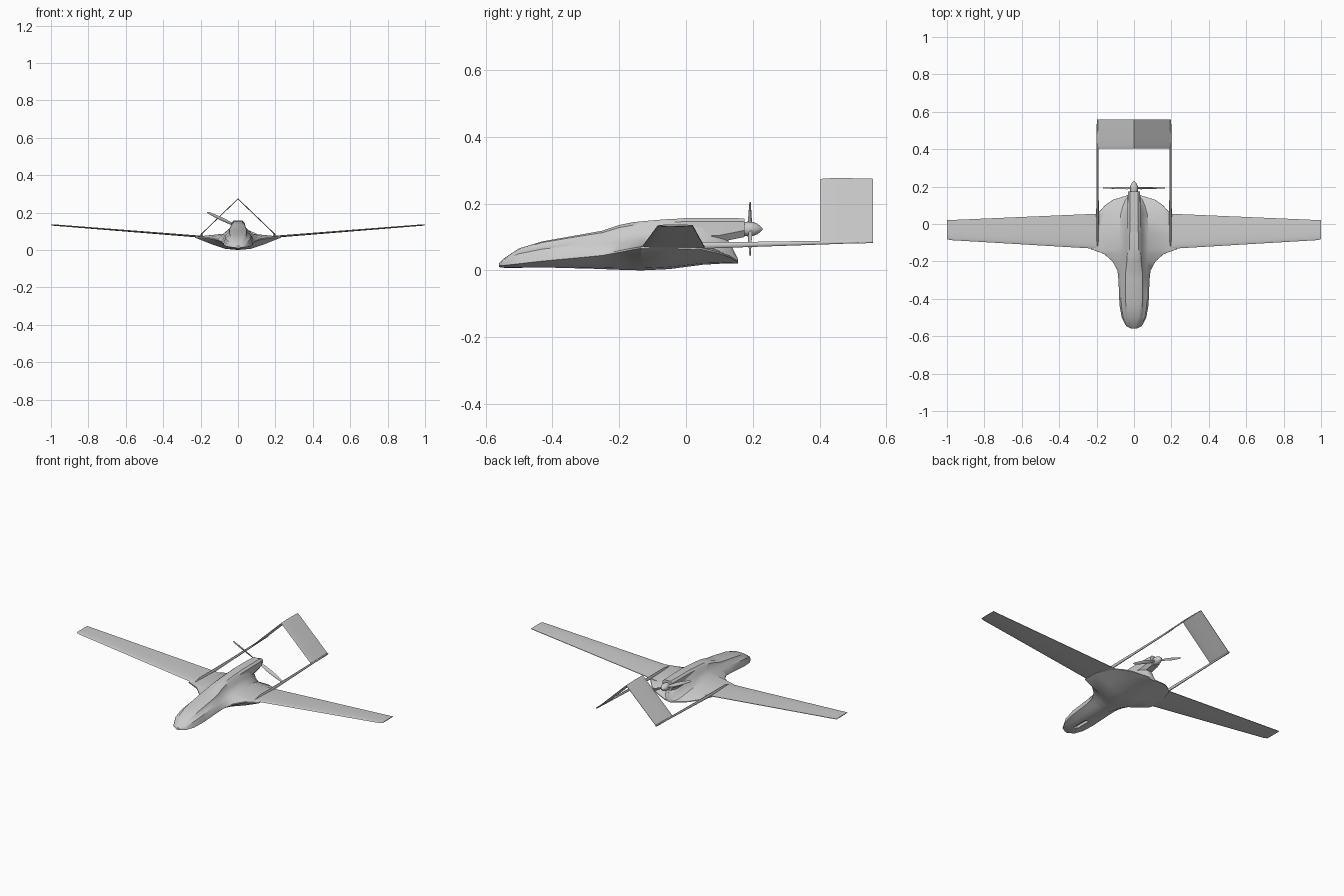
import bpy, bmesh, math
from mathutils import Vector

if "Cube" in bpy.data.objects:
    bpy.data.objects.remove(bpy.data.objects["Cube"])


def loft(name, rings, mirror=False, angle=35):
    """Skin equal-sized closed rings, cap both ends, shade smooth by angle."""
    bm = bmesh.new()
    vs = [[bm.verts.new(p) for p in r] for r in rings]
    n = len(rings[0])
    for a, b in zip(vs, vs[1:]):
        for i in range(n):
            j = (i + 1) % n
            bm.faces.new((a[i], a[j], b[j], b[i]))
    bm.faces.new(vs[0])
    bm.faces.new(vs[-1])
    bmesh.ops.recalc_face_normals(bm, faces=bm.faces)
    me = bpy.data.meshes.new(name)
    bm.to_mesh(me)
    bm.free()
    ob = bpy.data.objects.new(name, me)
    bpy.context.collection.objects.link(ob)
    bpy.ops.object.select_all(action='DESELECT')
    ob.select_set(True)
    bpy.context.view_layer.objects.active = ob
    bpy.ops.object.shade_smooth_by_angle(angle=math.radians(angle))
    if mirror:
        ob.modifiers.new("mirror", 'MIRROR')
    return ob


def airfoil(x, le, te, z, thick, n=8):
    """Airfoil ring in the YZ plane at x, from leading edge le to trailing edge te."""
    def half(t):
        return thick * (1.48 * math.sqrt(t) - 0.63 * t - 1.76 * t**2 + 1.42 * t**3 - 0.47 * t**4) + 0.0012 * t
    ts = [(i / n) ** 1.7 for i in range(n + 1)]
    top = [(x, le + (te - le) * t, z + half(t)) for t in ts]
    bot = [(x, le + (te - le) * t, z - half(t) * 0.8) for t in ts[1:]]
    return top + bot[::-1]


def oval(y, x, z, rx, rz, n=10):
    return [(x + rx * math.cos(2 * math.pi * i / n), y,
             z + rz * math.sin(2 * math.pi * i / n)) for i in range(n)]


def both_sides(half):
    """Complete a half section whose first and last points lie on x = 0."""
    return half + [(-x, y, z) for x, y, z in half[-2:0:-1]]


# Blended body: y, edge half width, bottom, edge z, shoulder x, shoulder z, top half width, top
stations = [
    (-.56, .015, .010, .014, .012, .020, .006, .022),
    (-.545, .042, .008, .015, .036, .032, .020, .036),
    (-.50, .066, .008, .020, .058, .050, .036, .066),
    (-.43, .078, .008, .028, .068, .064, .044, .087),
    (-.30, .083, .006, .040, .070, .078, .046, .110),
    (-.25, .088, .004, .045, .070, .080, .044, .119),
    (-.20, .115, .002, .054, .070, .084, .038, .136),
    (-.16, .160, .001, .062, .075, .086, .036, .144),
    (-.135, .230, .000, .066, .078, .087, .035, .147),
    (-.05, .230, .004, .066, .078, .087, .035, .154),
    (.05, .200, .017, .062, .072, .077, .032, .150),
    (.10, .155, .020, .050, .058, .058, .026, .120),
    (.13, .112, .021, .040, .045, .042, .020, .085),
    (.155, .030, .020, .025, .020, .030, .010, .035),
]


def body_ring(y, w, zb, ze, m, zm, t, zt):
    d = ze - zb
    return both_sides([
        (0, y, zb), (.3 * w, y, zb + .1 * d), (.6 * w, y, zb + .45 * d),
        (w, y, ze), (w * .99, y, ze + .005), (m, y, zm),
        (t + .2 * (m - t), y, zm + .45 * (zt - zm)),
        (t, y, zt - .15 * (zt - zm)), (.65 * t, y, zt), (0, y, zt)])


body = loft("body", [body_ring(*s) for s in stations])

# Sensor slot under the nose
bpy.ops.mesh.primitive_cube_add(size=1, location=(0, -.44, 0))
slot = bpy.context.object
slot.name = "slot_cutter"
slot.scale = (.022, .10, .05)
slot.hide_render = True
slot.display_type = 'WIRE'
cut = body.modifiers.new("slot", 'BOOLEAN')
cut.operation = 'DIFFERENCE'
cut.object = slot


# Engine pod overhanging the rear of the body
def pod_ring(y, w, zb, zt):
    return both_sides([(0, y, zb), (.6 * w, y, zb), (w * 1.05, y, zb + .02),
                       (w, y, zt - .01), (.65 * w, y, zt), (0, y, zt)])


loft("engine_pod", [pod_ring(-.06, .034, .08, .152), pod_ring(0, .035, .08, .157),
                    pod_ring(.10, .034, .085, .157), pod_ring(.175, .031, .10, .156)])

# Main wings
loft("wing", [airfoil(.10, -.139, .060, .062, .012), airfoil(.24, -.130, .053, .074, .011),
              airfoil(.985, -.086, .021, .133, .0075), airfoil(1.0, -.080, .020, .135, .004)],
     mirror=True)

# Tail booms with a slim fairing on the wing
loft("tail_boom", [oval(-.12, .195, .072, .002, .003), oval(-.08, .195, .075, .006, .010),
                   oval(.06, .195, .075, .007, .010), oval(.20, .195, .078, .006, .008),
                   oval(.40, .195, .083, .005, .006), oval(.56, .195, .087, .004, .004)],
     mirror=True)

# Inverted V tail
loft("v_tail", [airfoil(.198, .403, .56, .083, .006), airfoil(0, .403, .56, .273, .006)],
     mirror=True)

# Spinner
hub = Vector((0, .192, .124))
loft("spinner", [oval(y, 0, hub.z, r, r, 16) for y, r in
                 ((.172, .020), (.185, .022), (.20, .021), (.213, .016), (.223, .009), (.229, .002))])

# Two-bladed propeller: radius, chord, pitch in degrees
tilt = math.radians(-25.5)
for k, name in enumerate(("propeller_blade_a", "propeller_blade_b")):
    a = tilt + k * math.pi
    out = Vector((math.cos(a), 0, math.sin(a)))
    side = Vector((-math.sin(a), 0, math.cos(a)))
    rings = []
    for r, c, p in ((.010, .010, 55), (.045, .019, 42), (.09, .021, 28), (.14, .016, 20), (.176, .010, 15), (.183, .004, 14)):
        p = math.radians(p)
        u = side * math.cos(p) + Vector((0, math.sin(p), 0))
        v = Vector((0, math.cos(p), 0)) - side * math.sin(p)
        rings.append([hub + out * r + u * (c / 2 * math.cos(q)) + v * (.0022 * math.sin(q))
                      for q in (i * math.pi / 4 for i in range(8))])
    loft(name, rings)
